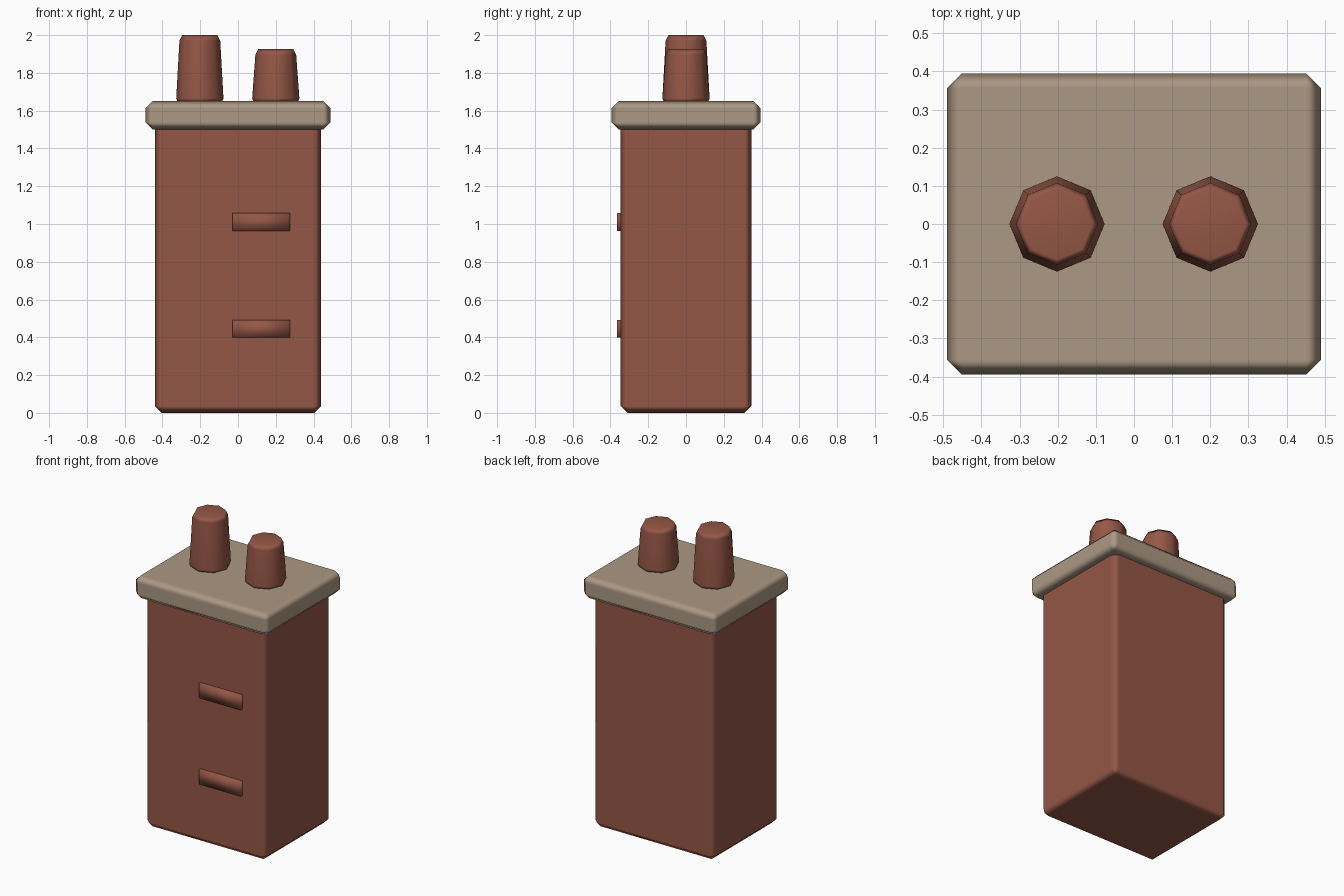
import bpy
import bmesh
import math
from mathutils import Matrix, Vector

old = bpy.data.objects.get("Cube")
if old:
    bpy.data.objects.remove(old, do_unlink=True)


def make_material(name, rgb):
    mat = bpy.data.materials.new(name)
    mat.use_nodes = True
    color = (*rgb, 1.0)
    mat.diffuse_color = color
    bsdf = mat.node_tree.nodes["Principled BSDF"]
    bsdf.inputs["Base Color"].default_value = color
    bsdf.inputs["Roughness"].default_value = 0.8
    return mat


brick = make_material("brick_red", (0.30, 0.095, 0.062))
stone = make_material("warm_stone", (0.41, 0.315, 0.23))


def finish(bm, name, mat):
    bmesh.ops.recalc_face_normals(bm, faces=bm.faces)
    for face in bm.faces:
        face.smooth = True
    mesh = bpy.data.meshes.new(name)
    bm.to_mesh(mesh)
    bm.free()
    mesh.materials.append(mat)
    obj = bpy.data.objects.new(name, mesh)
    bpy.context.collection.objects.link(obj)
    return obj


def box(name, low, high, mat, chamfer=0.0):
    """Smooth box between two corners, with optional flat chamfers."""
    low, high = Vector(low), Vector(high)
    bm = bmesh.new()
    place = Matrix.Translation((low + high) / 2) @ Matrix.Diagonal((*(high - low), 1))
    bmesh.ops.create_cube(bm, size=1, matrix=place)
    obj = finish(bm, name, mat)
    if chamfer:
        bevel = obj.modifiers.new("chamfer", "BEVEL")
        bevel.width = chamfer
        bevel.segments = 1
        # Keep broad faces flat while the chamfers blend between them
        weighted = obj.modifiers.new("flat_faces", "WEIGHTED_NORMAL")
        weighted.weight = 100
    return obj


def pot(name, x, top):
    """Tapered eight-sided pot with chamfered rims."""
    profile = [(0.115, 1.64), (0.125, 1.665), (0.108, top - 0.03), (0.093, top)]
    bm = bmesh.new()
    rings = []
    for radius, z in profile:
        rings.append([
            bm.verts.new((x + radius * math.cos(i * math.tau / 8),
                          radius * math.sin(i * math.tau / 8), z))
            for i in range(8)])
    for lower, upper in zip(rings, rings[1:]):
        for i in range(8):
            j = (i + 1) % 8
            bm.faces.new((lower[i], lower[j], upper[j], upper[i]))
    bm.faces.new(rings[0][::-1])
    bm.faces.new(rings[-1])
    obj = finish(bm, name, brick)
    weighted = obj.modifiers.new("flat_faces", "WEIGHTED_NORMAL")
    weighted.weight = 50
    return obj


# Stack and overhanging cap
box("chimney_stack", (-0.44, -0.347, 0), (0.44, 0.347, 1.56), brick, 0.037)
box("cap_slab", (-0.49, -0.395, 1.5), (0.49, 0.395, 1.65), stone, 0.038)

# Raised bricks on the front
for label, z in (("lower", 0.398), ("upper", 0.963)):
    box(label + "_raised_brick", (-0.028, -0.366, z), (0.276, -0.3, z + 0.094), brick)

# Chimney pots
pot("tall_pot", -0.202, 2.0)
pot("short_pot", 0.2, 1.926)
